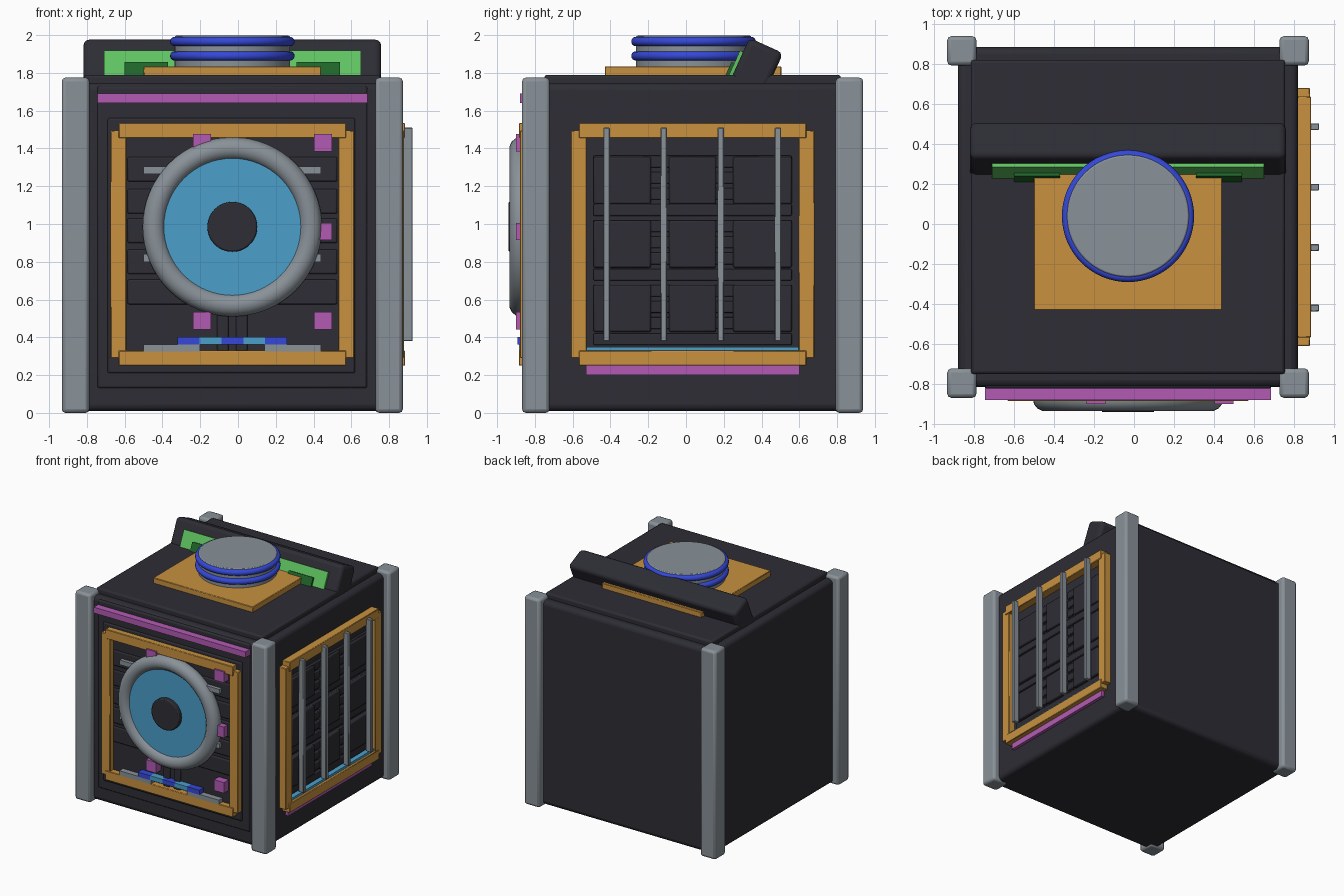
import bpy, math

if "Cube" in bpy.data.objects:
    bpy.data.objects.remove(bpy.data.objects["Cube"])

CX, CY = -0.03, 0.035   # centre of the cabinet


def mat(name, r, g, b):
    m = bpy.data.materials.new(name)
    m.diffuse_color = (r, g, b, 1)
    m.use_nodes = True
    m.node_tree.nodes["Principled BSDF"].inputs["Base Color"].default_value = m.diffuse_color
    return m


DARK = mat("charcoal", 0.026, 0.026, 0.035)
GREY = mat("steel grey", 0.25, 0.285, 0.315)
GOLD = mat("amber gold", 0.58, 0.285, 0.05)
PINK = mat("magenta", 0.45, 0.105, 0.45)
BLUE = mat("royal blue", 0.035, 0.065, 0.68)
CYAN = mat("sky blue", 0.07, 0.35, 0.6)
GREEN = mat("bright green", 0.115, 0.55, 0.12)
DEEP = mat("deep green", 0.014, 0.13, 0.022)


def finish(o, name, m, bevel=0, segments=2):
    o.name = name
    o.data.materials.append(m)
    if bevel:
        b = o.modifiers.new("bevel", 'BEVEL')
        b.width, b.segments = bevel, segments
        bpy.ops.object.shade_smooth_by_angle(angle=math.radians(35))
    return o


def box(name, m, x, y, z, bevel=0, segments=2):
    """Box from (min, max) ranges."""
    bpy.ops.mesh.primitive_cube_add(size=1, location=[(a + b) / 2 for a, b in (x, y, z)])
    o = bpy.context.object
    o.scale = [b - a for a, b in (x, y, z)]
    bpy.ops.object.transform_apply(location=False, rotation=False, scale=True)
    return finish(o, name, m, bevel, segments)


def disc(name, m, r, depth, loc, rot=(0, 0, 0), bevel=0):
    bpy.ops.mesh.primitive_cylinder_add(vertices=64, radius=r, depth=depth, location=loc, rotation=rot)
    o = finish(bpy.context.object, name, m, bevel)
    bpy.ops.object.shade_smooth_by_angle(angle=math.radians(35))
    return o


def ring(name, m, major, minor, loc, rot=(0, 0, 0)):
    bpy.ops.mesh.primitive_torus_add(major_radius=major, minor_radius=minor, major_segments=64,
                                     minor_segments=14, location=loc, rotation=rot)
    o = finish(bpy.context.object, name, m)
    bpy.ops.object.shade_smooth()
    return o


# cabinet body, lid and corner posts
box("body", DARK, (CX - 0.848, CX + 0.848), (CY - 0.848, CY + 0.848), (0.01, 1.745), 0.035, 3)
box("lid", DARK, (CX - 0.785, CX + 0.785), (CY - 0.785, CY + 0.785), (1.70, 1.79), 0.015)
for sx in (-1, 1):
    for sy in (-1, 1):
        px, py = CX + sx * 0.83, CY + sy * 0.83
        box("corner_post", GREY, (px - 0.073, px + 0.073), (py - 0.073, py + 0.073), (0, 1.775), 0.02)

# front stepped panels and trim
box("front_panel", DARK, (-0.745, 0.685), (-0.822, -0.78), (0.13, 1.73), 0.012)
box("front_inner_panel", DARK, (-0.69, 0.62), (-0.836, -0.80), (0.21, 1.56), 0.01)
box("front_trim_bar", PINK, (-0.745, 0.685), (-0.88, -0.81), (1.64, 1.69))


def frame(side):
    """Four overlapping rails; side 'front' runs along x, 'right' along y."""
    c = -0.03 if side == "front" else 0.035
    parts = [((c - 0.602, c + 0.602), (z, z + 0.08), 0.0) for z in (0.25, 1.455)]
    parts += [((c + s - 0.042, c + s + 0.042), (0.29, 1.495), 0.006) for s in (-0.603, 0.603)]
    for span, z, drop in parts:
        if side == "front":
            box("front_frame_rail", GOLD, span, (-0.885 + drop, -0.80), z, 0.004, 1)
        else:
            box("side_frame_rail", GOLD, (0.80, 0.885 - drop), span, z, 0.004, 1)


frame("front")
frame("right")

# machinery inside the front frame
for z in (0.64, 0.80, 0.965, 1.12, 1.29):
    box("front_slat", DARK, (-0.585, 0.525), (-0.85, -0.82), (z - 0.065, z + 0.065), 0.008)
for x in (-0.08, 0.02):
    box("front_conduit", DARK, (x - 0.03, x + 0.03), (-0.855, -0.82), (0.325, 0.57), 0.008)
for z in (1.285, 0.82):
    box("front_crossbar", GREY, (-0.5, 0.44), (-0.88, -0.84), (z - 0.02, z + 0.02))
for x in (-0.50, 0.14):
    box("front_lower_bar", GREY, (x, x + 0.30), (-0.885, -0.83), (0.325, 0.363))
for x in (-0.19, 0.45):
    for z in (0.488, 0.96, 1.43):
        box("front_button", PINK, (x - 0.047, x + 0.047), (-0.90, -0.83), (z - 0.046, z + 0.046))
for i in range(5):
    x = -0.32 + i * 0.116
    box("status_light", CYAN if i % 2 else BLUE, (x, x + 0.116), (-0.892, -0.83), (0.363, 0.402))

# large round lens
FACE = (math.pi / 2, 0, 0)
disc("lens_backing", GREY, 0.44, 0.06, (CX, -0.855, 0.985), FACE)
ring("lens_rim", GREY, 0.415, 0.06, (CX, -0.875, 0.985), FACE)
disc("lens_glass", CYAN, 0.37, 0.06, (CX, -0.873, 0.985), FACE)
disc("lens_hub", DARK, 0.132, 0.09, (CX, -0.895, 0.985), FACE, 0.008)

# right side grille
for i in range(12):
    z = 0.39 + i * 0.0855
    box("side_slat", DARK, (0.80, 0.838), (-0.49, 0.56), (z - 0.031, z + 0.031), 0.006)
for y in ((-0.49, -0.185), (-0.09, 0.16), (0.25, 0.56)):
    for z in (0.553, 0.893, 1.23):
        box("side_block", DARK, (0.80, 0.855), y, (z - 0.125, z + 0.125), 0.01)
for i in range(4):
    y = -0.42 + i * 0.302
    box("side_bar", GREY, (0.875, 0.925), (y - 0.017, y + 0.017), (0.38, 1.51), 0.004, 1)
box("side_light_strip", CYAN, (0.80, 0.865), (-0.53, 0.60), (0.32, 0.35))
box("side_trim_bar", PINK, (0.80, 0.845), (-0.53, 0.60), (0.20, 0.25))

# top plate and capped cylinder with two rings
box("top_plate", GOLD, (CX - 0.47, CX + 0.47), (-0.43, 0.505), (1.785, 1.835), 0.004, 1)
disc("top_cap", GREY, 0.305, 0.17, (CX, 0.04, 1.912), bevel=0.008)
for z in (1.89, 1.966):
    ring("top_cap_ring", BLUE, 0.305, 0.025, (CX, 0.04, z))

# tilted hood at the rear with its display strip
TILT = math.radians(-24.3)


def tilted(name, m, cx, half_x, v, w, bevel=0):
    """Box in the hood's own axes: v across (thickness), w along (height from the hood top)."""
    o = box(name, m, (-half_x, half_x), v, w, bevel, 3)
    s, c = math.sin(-TILT), math.cos(TILT)
    y, z = o.location.y, o.location.z
    o.location = (cx, 0.425 + y * c + z * s, 1.945 - y * s + z * c)
    o.rotation_euler = (TILT, 0, 0)


tilted("rear_hood", DARK, CX, 0.788, (-0.098, 0.098), (-0.28, 0), 0.03)
tilted("hood_display", GREEN, CX, 0.68, (-0.116, -0.08), (-0.25, -0.082))
for s in (-1, 1):
    tilted("hood_display_tab", DEEP, CX + s * 0.455, 0.115, (-0.132, -0.10), (-0.25, -0.155))
